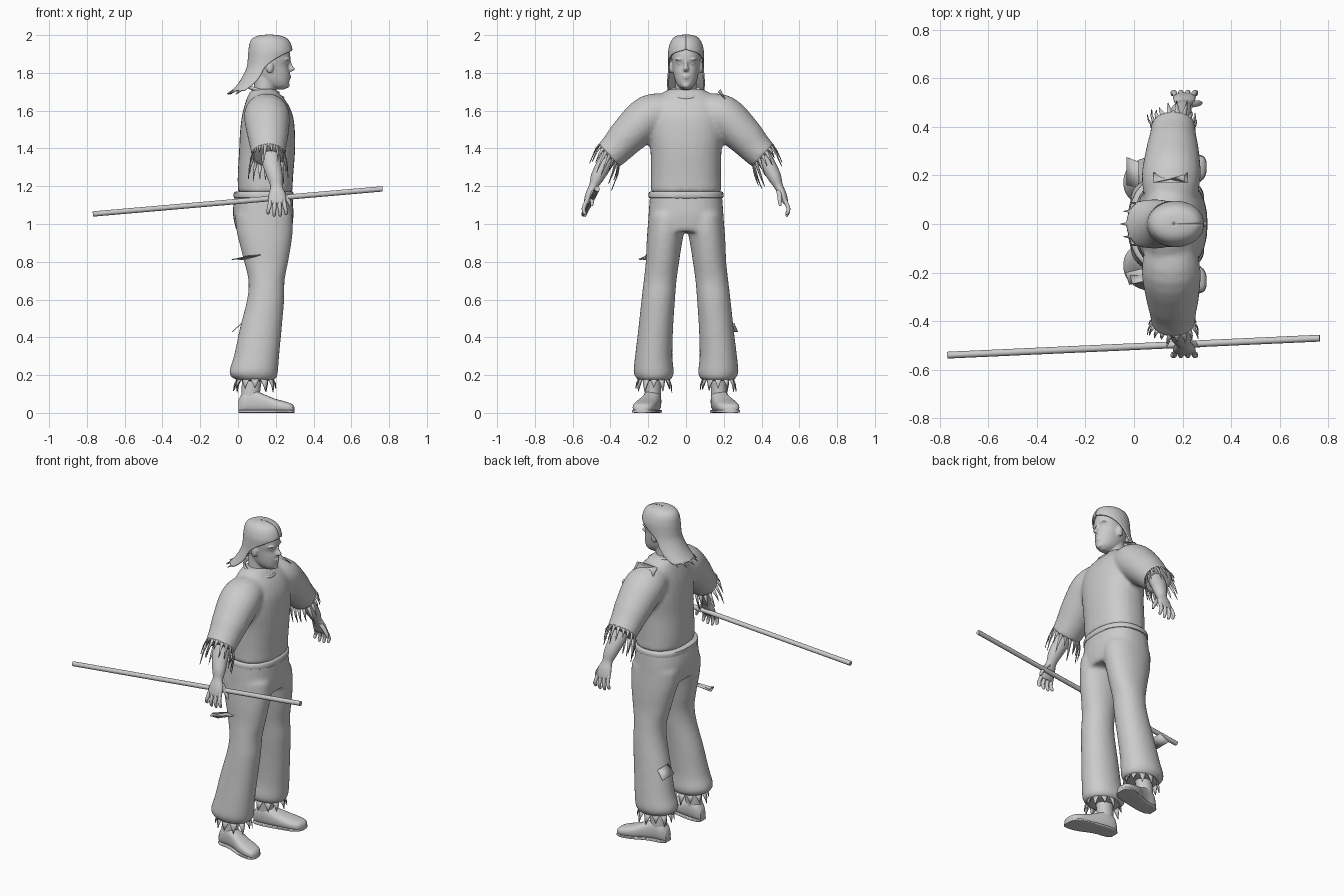
import bpy, bmesh, math, random
from mathutils import Vector

if "Cube" in bpy.data.objects:
    bpy.data.objects.remove(bpy.data.objects["Cube"])

random.seed(4)
grey = bpy.data.materials.new("plain_grey")
grey.diffuse_color = (0.6, 0.6, 0.6, 1)
grey.use_nodes = True
grey.node_tree.nodes["Principled BSDF"].inputs["Base Color"].default_value = grey.diffuse_color
X = Vector((1, 0, 0))
Y = Vector((0, 1, 0))


def spline(rows, n=4):
    """Catmull-Rom through tuples of numbers."""
    out = []
    for i in range(len(rows) - 1):
        a, b, c, d = rows[max(i - 1, 0)], rows[i], rows[i + 1], rows[min(i + 2, len(rows) - 1)]
        for k in range(n):
            t = k / n
            out.append(tuple(q + 0.5 * t * (r - p + t * (2 * p - 5 * q + 4 * r - s + t * (3 * (q - r) + s - p)))
                             for p, q, r, s in zip(a, b, c, d)))
    return out + [rows[-1]]


def ring(c, u, v, power=2.0, n=28):
    pts = []
    for i in range(n):
        a = 2 * math.pi * i / n
        ca, sa = math.cos(a), math.sin(a)
        pts.append(c + u * math.copysign(abs(ca) ** (2 / power), ca)
                   + v * math.copysign(abs(sa) ** (2 / power), sa))
    return pts


def skin(bm, rings, closed=True):
    vs = [[bm.verts.new(p) for p in r] for r in rings]
    n = len(vs[0])
    faces = [bm.faces.new((a[i], a[(i + 1) % n], b[(i + 1) % n], b[i]))
             for a, b in zip(vs, vs[1:]) for i in range(n if closed else n - 1)]
    if closed:
        faces += [bm.faces.new(vs[0]), bm.faces.new(vs[-1])]
    bmesh.ops.recalc_face_normals(bm, faces=faces)


def column(bm, rows, power=2.2, n=4):
    """Upright loft; rows are z, back x, front x, low y, high y."""
    skin(bm, [ring(Vector(((xb + xf) / 2, (y0 + y1) / 2, z)), X * (xf - xb) / 2, Y * (y1 - y0) / 2, power)
              for z, xb, xf, y0, y1 in spline(rows, n)])


def limb(bm, rows, side, n=4, sides=20):
    """Loft along a path; rows are y, z, x, radius in x, radius across."""
    rows = spline(rows, n)
    rings = []
    for i, (y, z, x, rx, rn) in enumerate(rows):
        a, b = rows[max(i - 1, 0)], rows[min(i + 1, len(rows) - 1)]
        d = Vector((0, (b[0] - a[0]) * side, b[1] - a[1])).normalized()
        rings.append(ring(Vector((x, y * side, z)), X * rx, X.cross(d) * rn, 2, sides))
    skin(bm, rings)


def ball(bm, c, r):
    for v in bmesh.ops.create_uvsphere(bm, u_segments=16, v_segments=10, radius=1)["verts"]:
        v.co = Vector(c) + Vector([p * q for p, q in zip(v.co, r)])


def finish(bm, name, voxel=0, smooth=6, thick=0):
    me = bpy.data.meshes.new(name)
    bm.to_mesh(me)
    bm.free()
    me.materials.append(grey)
    ob = bpy.data.objects.new(name, me)
    bpy.context.collection.objects.link(ob)
    bpy.ops.object.select_all(action='DESELECT')
    bpy.context.view_layer.objects.active = ob
    ob.select_set(True)
    bpy.ops.object.shade_smooth_by_angle(angle=math.radians(45))
    if voxel:  # blend overlapping volumes into one skin
        m = ob.modifiers.new("blend", 'REMESH')
        m.mode, m.voxel_size, m.use_smooth_shade = 'VOXEL', voxel, True
        m = ob.modifiers.new("soften", 'SMOOTH')
        m.factor, m.iterations = 0.5, smooth
    if thick:
        m = ob.modifiers.new("cloth", 'SOLIDIFY')
        m.thickness, m.offset = thick, 0
    return ob


def fringe(bm, c, u, v, drop, n, wide=1.0, jitter=0.4):
    """Torn pointed strips hanging from an elliptical edge."""
    for i in range(n):
        a, h = 2 * math.pi * i / n, math.pi / n * wide
        p = [c + u * math.cos(t) + v * math.sin(t) for t in (a - h, a + h, a)]
        k = 1 + random.uniform(-jitter, jitter)
        tip = p[2] + drop * k + (p[2] - c) * 0.15 + X * random.uniform(-.02, .02) * jitter
        mid = [q.lerp(tip, 0.5) + (p[2] - c) * 0.06 for q in p[:2]]
        vs = [bm.verts.new(q) for q in (p[0], p[1], mid[1], tip, mid[0])]
        bm.faces.new(vs)


# shirt: torso with both sleeves
bm = bmesh.new()
torso = [(1.165, 0, .288, .188), (1.25, -.002, .292, .186), (1.38, .005, .302, .188), (1.48, .01, .302, .2),
         (1.57, .02, .292, .2), (1.64, .038, .262, .185), (1.685, .055, .225, .14), (1.715, .075, .2, .085)]
column(bm, [(z, b, f, -w, w) for z, b, f, w in torso], 2.3)
sleeve = [(.08, 1.60, .15, .10, .09), (.19, 1.572, .153, .122, .114), (.3, 1.475, .158, .11, .102),
          (.36, 1.41, .16, .097, .09), (.412, 1.358, .162, .09, .082)]
for s in (1, -1):
    limb(bm, sleeve, s)
finish(bm, "shirt", .012)

# neckline binding
bm = bmesh.new()
loops = []
for i in range(32):
    a = 2 * math.pi * i / 32
    out = Vector((math.cos(a), math.sin(a), 0))
    c = Vector((.15 + .088 * out.x, .085 * out.y, 1.695 - .028 * out.x))
    loops.append(ring(c, out * .008, Vector((0, 0, .01)), 2, 8))
skin(bm, loops + [loops[0]])
finish(bm, "collar")

# torn sleeve ends
bm = bmesh.new()
for s in (1, -1):
    fringe(bm, Vector((.162, s * .405, 1.365)), X * .088, Vector((0, .66 * s, .75)) * .08,
           Vector((0, .035 * s, -.085)), 18, .75, .5)
finish(bm, "sleeve_fringe", thick=.004)

# trousers: hips and both legs
bm = bmesh.new()
hips = [(1.165, -.012, .288, .19), (1.1, -.025, .292, .195), (1.04, -.026, .294, .198), (.96, -.008, .285, .19)]
column(bm, [(z, b, f, -w, w) for z, b, f, w in hips], 2.4)
leg = [(1.05, -.015, .288, .005, .198), (.96, -.008, .29, .01, .205), (.88, .012, .28, .024, .21),
       (.8, .032, .266, .036, .213), (.7, .055, .247, .05, .224), (.6, .048, .245, .058, .236),
       (.45, .01, .232, .068, .252), (.3, -.022, .218, .072, .27), (.22, -.047, .212, .064, .278),
       (.19, -.035, .206, .07, .268), (.17, .0, .19, .09, .25)]
for s in (1, -1):
    column(bm, [(z, b, f, s * i, s * o) for z, b, f, i, o in leg], 2.1)
finish(bm, "trousers", .012)

# rolled waistband
bm = bmesh.new()
column(bm, [(1.135, -.01, .285, -.18, .18), (1.14, -.022, .294, -.197, .197),
            (1.165, -.022, .294, -.197, .197), (1.172, -.008, .288, -.189, .189)], 2.3, 2)
finish(bm, "waistband")

# torn trouser hems
bm = bmesh.new()
for s in (1, -1):
    fringe(bm, Vector((.09, s * .17, .185)), X * .097, Y * .083, Vector((0, 0, -.065)), 12, 1, .2)
finish(bm, "hem_fringe", thick=.004)

# loose torn flaps on knee, calf and shoulder
bm = bmesh.new()
for pts in ([(.05, -.18, .83), (-.035, -.2, .81), (-.02, -.25, .815), (.03, -.24, .81), (.13, -.205, .84)],
            [(.02, .15, .475), (.02, .255, .475), (-.03, .275, .43), (-.03, .16, .43)],
            [(.08, .21, 1.66), (.08, .17, 1.70), (.15, .185, 1.715), (.22, .17, 1.70), (.22, .21, 1.66)]):
    bm.faces.new([bm.verts.new(p) for p in pts])
finish(bm, "torn_flaps", thick=.004)

# forearms with hands
bm = bmesh.new()
arm = [(.38, 1.40, .17, .05, .045), (.43, 1.32, .178, .05, .042), (.468, 1.25, .195, .042, .036),
       (.49, 1.20, .203, .032, .024), (.51, 1.16, .207, .044, .021), (.525, 1.12, .207, .047, .016),
       (.53, 1.105, .207, .04, .01)]
for s in (1, -1):
    limb(bm, arm, s)
    for i in range(4):
        x, k, low = .172 + .0235 * i, (i - 1.5) * .004, (.012, 0, 0, .008)[i]
        limb(bm, [(.522, 1.13, x, .011, .012), (.54, 1.09, x + k, .011, .011),
                  (.541, 1.065 + low / 2, x + 2 * k, .01, .01), (.533, 1.045 + low, x + 2 * k, .008, .008),
                  (.53, 1.04 + low, x + 2 * k, .003, .003)], s, 3, 10)
    limb(bm, [(.49, 1.18, .225, .016, .014), (.495, 1.15, .25, .015, .013),
              (.497, 1.12, .268, .012, .011), (.498, 1.095, .277, .006, .006)], s, 3, 10)
finish(bm, "arms")

# shoes and ankles
bm = bmesh.new()
foot = [(.003, .172, .025, .07), (.03, .174, .042, .11), (.08, .178, .046, .122), (.13, .19, .05, .102),
        (.19, .21, .058, .077), (.25, .224, .058, .06), (.285, .232, .044, .048), (.298, .235, .02, .032)]
for s in (1, -1):
    for grow, top in ((0, 1), (.004, 0)):  # upper, then sole slab
        skin(bm, [ring(Vector((x, s * y, (h if top else .016) / 2)), Y * (w + grow),
                       Vector((0, 0, (h if top else .016) / 2)), 2.6 if top else 5)
                  for x, y, w, h in spline(foot)])
    column(bm, [(.05, .02, .12, s * .135, s * .22), (.12, .018, .118, s * .132, s * .218),
                (.25, .03, .14, s * .125, s * .215)], 2)
finish(bm, "shoes")

# head with neck and face
bm = bmesh.new()
skull = [(1.712, .18, .245, .018), (1.73, .145, .266, .042), (1.76, .11, .273, .058), (1.80, .085, .274, .067),
         (1.84, .077, .268, .073), (1.87, .072, .277, .076), (1.91, .072, .274, .078), (1.95, .085, .258, .07),
         (1.98, .12, .225, .045)]
column(bm, [(z, b, f, -w, w) for z, b, f, w in skull], 2.1)
column(bm, [(1.62, .08, .2, -.07, .07), (1.70, .085, .195, -.058, .058), (1.78, .085, .205, -.054, .054)], 2)
column(bm, [(1.868, .255, .279, -.008, .008), (1.84, .25, .288, -.01, .01), (1.82, .25, .302, -.015, .015),
            (1.808, .25, .288, -.012, .012)], 2)
ball(bm, (.266, 0, 1.783), (.016, .024, .006))
ball(bm, (.265, 0, 1.772), (.016, .02, .006))
ball(bm, (.258, 0, 1.735), (.016, .022, .016))
for s in (1, -1):
    ball(bm, (.252, s * .03, 1.872), (.024, .028, .008))
    ball(bm, (.248, s * .03, 1.85), (.016, .016, .008))
    ball(bm, (.168, s * .078, 1.83), (.02, .012, .032))
finish(bm, "head", .005, 3)

# hair: swept-back shell, open round the face, with ragged ends
bm = bmesh.new()
hair = [(1.999, .165, .004, .004, 0), (1.995, .166, .05, .042, 0), (1.98, .168, .088, .066, 0),
        (1.955, .17, .105, .081, 0), (1.925, .172, .112, .089, 0), (1.905, .171, .113, .091, 42),
        (1.875, .165, .109, .091, 72), (1.83, .152, .102, .091, 95), (1.78, .126, .098, .095, 96),
        (1.74, .09, .088, .097, 96), (1.705, .04, .068, .092, 94)]
rows = spline(hair, 3)
rings = []
for j, (z, xc, rx, w, gap) in enumerate(rows):
    line = []
    for i in range(41):
        a = math.radians(max(gap, 0) + (360 - 2 * max(gap, 0)) * i / 40)
        p = Vector((xc + rx * math.cos(a), w * math.sin(a), z))
        if j == len(rows) - 1 and i % 8 == 4:
            p += Vector((-.028, 0, -.018))
        line.append(p)
    rings.append(line)
skin(bm, rings, False)
finish(bm, "hair", thick=.008)

# long staff held in the right hand
bm = bmesh.new()
a, b = Vector((-.768, -.54, 1.053)), Vector((.765, -.47, 1.186))
u = (b - a).cross(Y).normalized()
v = (b - a).cross(u).normalized()
skin(bm, [ring(p, u * .014, v * .014, 2, 12) for p in (a, b)])
finish(bm, "staff")
